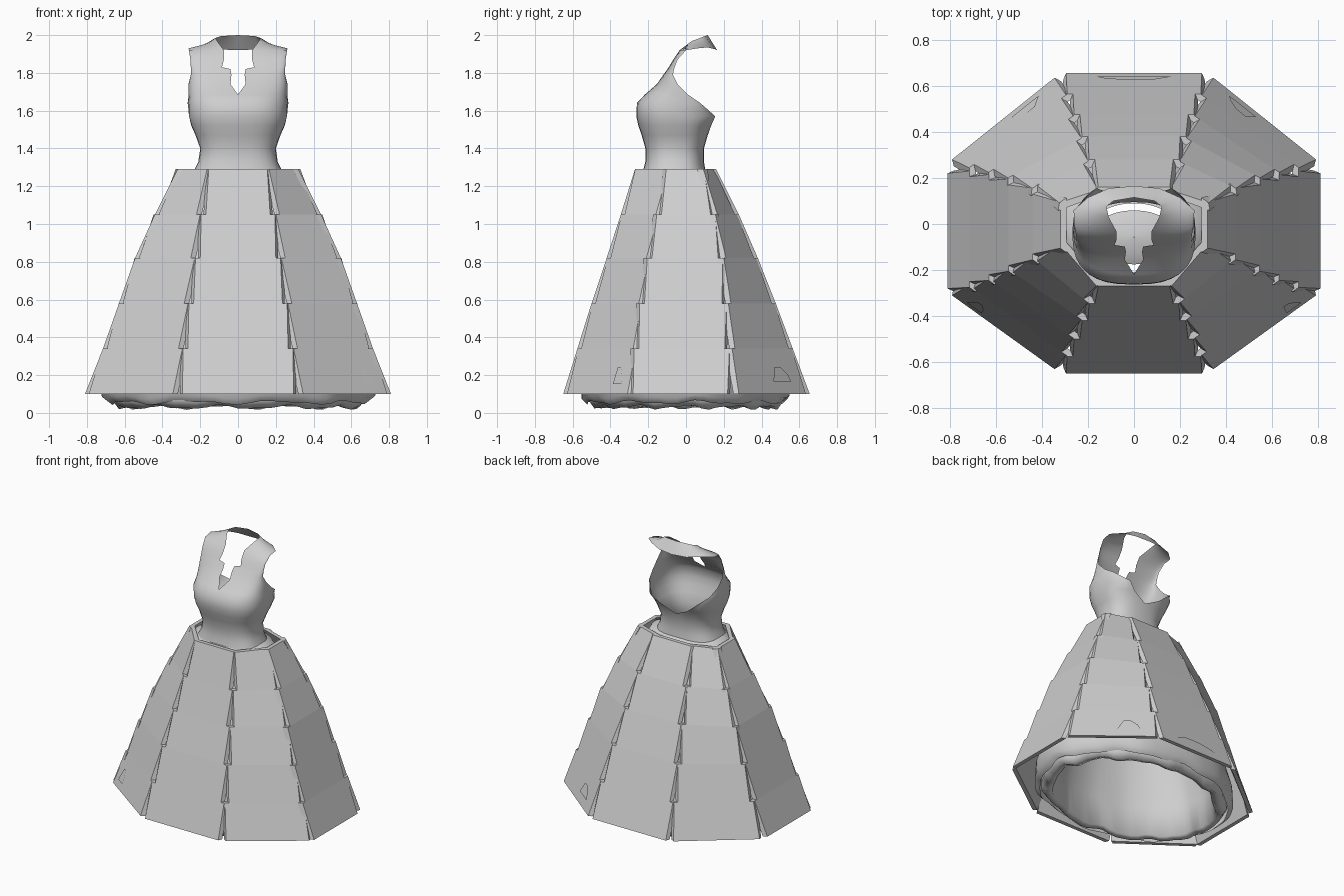
import bpy, bmesh, math
from mathutils import Vector

old = bpy.data.objects.get("Cube")
if old:
    bpy.data.objects.remove(old)

GREY = (0.62, 0.62, 0.62, 1)
cloth = bpy.data.materials.new("grey_cloth")
cloth.use_nodes = True
cloth.diffuse_color = GREY
cloth.node_tree.nodes["Principled BSDF"].inputs["Base Color"].default_value = GREY


def make_object(name, bm, smooth=False, recalc=True):
    if recalc:
        bmesh.ops.recalc_face_normals(bm, faces=bm.faces)
    mesh = bpy.data.meshes.new(name)
    bm.to_mesh(mesh)
    bm.free()
    mesh.materials.append(cloth)
    obj = bpy.data.objects.new(name, mesh)
    bpy.context.collection.objects.link(obj)
    for p in mesh.polygons:
        p.use_smooth = smooth
    return obj


def grid(bm, rows, closed=False):
    vs = [[bm.verts.new(p) for p in r] for r in rows]
    n = len(rows[0])
    for a, b in zip(vs, vs[1:]):
        for j in range(n if closed else n - 1):
            k = (j + 1) % n
            bm.faces.new((a[j], a[k], b[k], b[j]))


def block(bm, front, back):
    # closed slab between two matching quads
    f = [bm.verts.new(p) for p in front]
    b = [bm.verts.new(p) for p in back]
    bm.faces.new(f)
    bm.faces.new(b[::-1])
    for i in range(4):
        j = (i + 1) % 4
        bm.faces.new((f[j], f[i], b[i], b[j]))


# Skirt levels: z, half width, front y, back y, front panel half width, side panel y range
LEVELS = [
    (0.10, 0.81, -0.65, 0.655, 0.295, -0.28, 0.22),
    (0.34, 0.715, -0.575, 0.565, 0.265, -0.25, 0.205),
    (0.58, 0.63, -0.50, 0.475, 0.235, -0.22, 0.19),
    (0.82, 0.545, -0.42, 0.38, 0.20, -0.18, 0.17),
    (1.05, 0.44, -0.345, 0.28, 0.17, -0.13, 0.13),
    (1.29, 0.32, -0.27, 0.16, 0.13, -0.08, 0.07),
]
NAMES = ["front", "front_left", "left", "back_left",
         "back", "back_right", "right", "front_right"]


def panel_ends(i, k):
    z, hx, yf, yb, fw, s0, s1 = LEVELS[k]
    if i > 4:
        a, b = panel_ends(8 - i, k)
        return Vector((-b.x, b.y, z)), Vector((-a.x, a.y, z))
    gap = 0.06 - 0.006 * k
    ends = [((-fw, yf), (fw, yf)),
            ((fw + 0.05, yf + 0.02), (hx - 0.02, s0 - 0.03)),
            ((hx, s0), (hx, s1)),
            ((hx - 0.02, s1 + gap), (fw + 0.05, yb - 0.02)),
            ((fw, yb), (-fw, yb))][i]
    return [Vector((x, y, z)) for x, y in ends]


def frame(i, k):
    a, b = panel_ends(i, k)
    d = (b - a).normalized()
    return a, b, d, Vector((d.y, -d.x, 0))


# Eight skirt panels, each made of tiles flared at the top and wider behind
for i, name in enumerate(NAMES):
    bm = bmesh.new()
    for k in range(5):
        a, b, d, n = frame(i, k)
        c, e, d2, n2 = frame(i, k + 1)
        flare = d2 * 0.025
        front = [a, b, e + flare, c - flare]
        spread = [-d * 0.012, d * 0.012, d * 0.02, -d * 0.02]
        back = [p - n * 0.028 + s for p, s in zip(front, spread)]
        block(bm, front, back)
    make_object("skirt_panel_" + name, bm)

# Small thin patches near the hem, turned inward
for i, t, w, low_z, high_z in [(1, 0.82, 0.04, 0.22, 0.6), (7, 0.18, 0.04, 0.22, 0.6),
                               (3, 0.69, 0.075, 0.28, 0.6), (5, 0.31, 0.075, 0.28, 0.6),
                               (4, 0.5, 0.16, 0.24, 0.4)]:
    bm = bmesh.new()
    a, b, d, n = frame(i, 0)
    c, e, _, _ = frame(i, 1)
    low, high = a.lerp(b, t), c.lerp(e, t)
    p = low.lerp(high, low_z) + n * 0.006
    q = low.lerp(high, high_z) + n * 0.006
    outline = [p - d * w, q - d * w * 0.45, q + d * w * 0.2, q.lerp(p, 0.5) + d * w * 0.8, p + d * w]
    bm.faces.new([bm.verts.new(v) for v in outline])
    make_object("hem_patch_" + NAMES[i], bm, recalc=False)


# Underskirt layers with a ragged ruffled hem
def ruffle(name, profile, waves, phase):
    bm = bmesh.new()
    rows = []
    for z, rx, ry, cy in profile:
        amp = max(0.0, 1 - z / 0.3)
        row = []
        for s in range(72):
            a = math.tau * s / 72
            wob = math.sin(waves * a + phase) + 0.6 * math.sin((waves + 6) * a)
            r = 1 + 0.016 * amp * wob
            lift = math.sin((waves + 2) * a + phase) + 0.6 * math.sin((2 * waves + 3) * a)
            row.append((rx * r * math.cos(a), cy + ry * r * math.sin(a), z + 0.01 * amp * lift))
        rows.append(row)
    grid(bm, rows, closed=True)
    make_object(name, bm, smooth=True, recalc=False)


ruffle("outer_underskirt", [
    (1.295, 0.215, 0.15, -0.06), (1.28, 0.285, 0.19, -0.05), (1.05, 0.41, 0.28, -0.02),
    (0.58, 0.59, 0.45, 0), (0.20, 0.71, 0.55, 0), (0.085, 0.72, 0.55, 0),
    (0.055, 0.68, 0.52, 0)], 7, 0.4)
ruffle("inner_underskirt", [
    (0.25, 0.66, 0.51, 0), (0.07, 0.67, 0.51, 0), (0.03, 0.64, 0.48, 0),
    (0.04, 0.59, 0.44, 0), (0.25, 0.58, 0.43, 0), (0.60, 0.50, 0.37, 0)], 9, 1.7)

# Bodice half: z, half width, front y, side y, back y, neckline half width, end angle / pi
BODICE = [
    (1.27, 0.24, -0.23, -0.06, 0.105, 0, 1),
    (1.33, 0.21, -0.215, -0.06, 0.095, 0, 1),
    (1.40, 0.20, -0.215, -0.06, 0.095, 0, 1),
    (1.47, 0.225, -0.235, -0.05, 0.115, 0, 1),
    (1.52, 0.247, -0.252, -0.05, 0.14, 0, 0.9),
    (1.57, 0.26, -0.263, -0.05, 0.183, 0, 0.82),
    (1.64, 0.267, -0.26, -0.04, 0.17, 0, 0.65),
    (1.685, 0.262, -0.218, -0.03, 0.16, 0, 0.54),
    (1.74, 0.262, -0.155, -0.045, 0, 0.04, 0.5),
    (1.79, 0.25, -0.12, -0.07, 0, 0.035, 0.5),
    (1.82, 0.25, -0.098, -0.063, 0, 0.04, 0.5),
    (1.83, 0.25, -0.092, -0.06, 0, 0.085, 0.5),
    (1.87, 0.252, -0.068, -0.045, 0, 0.075, 0.5),
    (1.92, 0.26, -0.035, 0.0, 0, 0.075, 0.5),
]
STEPS, POWER = 14, 0.75
rows = []
for z, hx, yf, ym, yb, xi, end in BODICE:
    a0 = math.asin((xi / hx) ** (1 / POWER))
    row = []
    for s in range(STEPS + 1):
        a = a0 + (end * math.pi - a0) * s / STEPS
        c = math.cos(a)
        depth = (ym - yf) if c > 0 else (yb - ym)
        y = ym - math.copysign(abs(c) ** POWER, c) * depth
        row.append((hx * max(0.0, math.sin(a)) ** POWER, y, z))
    rows.append(row)

# Neck band running over the shoulder to the centre back
for inner, outer in [((0.11, 0.03, 1.968), (0.262, 0.06, 1.93)),
                     ((0.12, 0.075, 1.985), (0.20, 0.115, 1.935)),
                     ((0.09, 0.10, 1.995), (0.11, 0.155, 1.925)),
                     ((0, 0.115, 2.0), (0, 0.165, 1.92))]:
    p, q = Vector(inner), Vector(outer)
    rows.append([p.lerp(q, s / STEPS) for s in range(STEPS + 1)])

bm = bmesh.new()
grid(bm, rows)
bmesh.ops.remove_doubles(bm, verts=bm.verts, dist=0.0005)
bodice = make_object("bodice", bm, smooth=True, recalc=False)
mirror = bodice.modifiers.new("mirror", 'MIRROR')
mirror.merge_threshold = 0.002

# Slightly domed lining inside the waist
ruffle("waist_lining", [
    (1.27, 0.19, 0.117, -0.058), (1.295, 0.12, 0.07, -0.058), (1.30, 0.002, 0.002, -0.058)], 7, 0)
